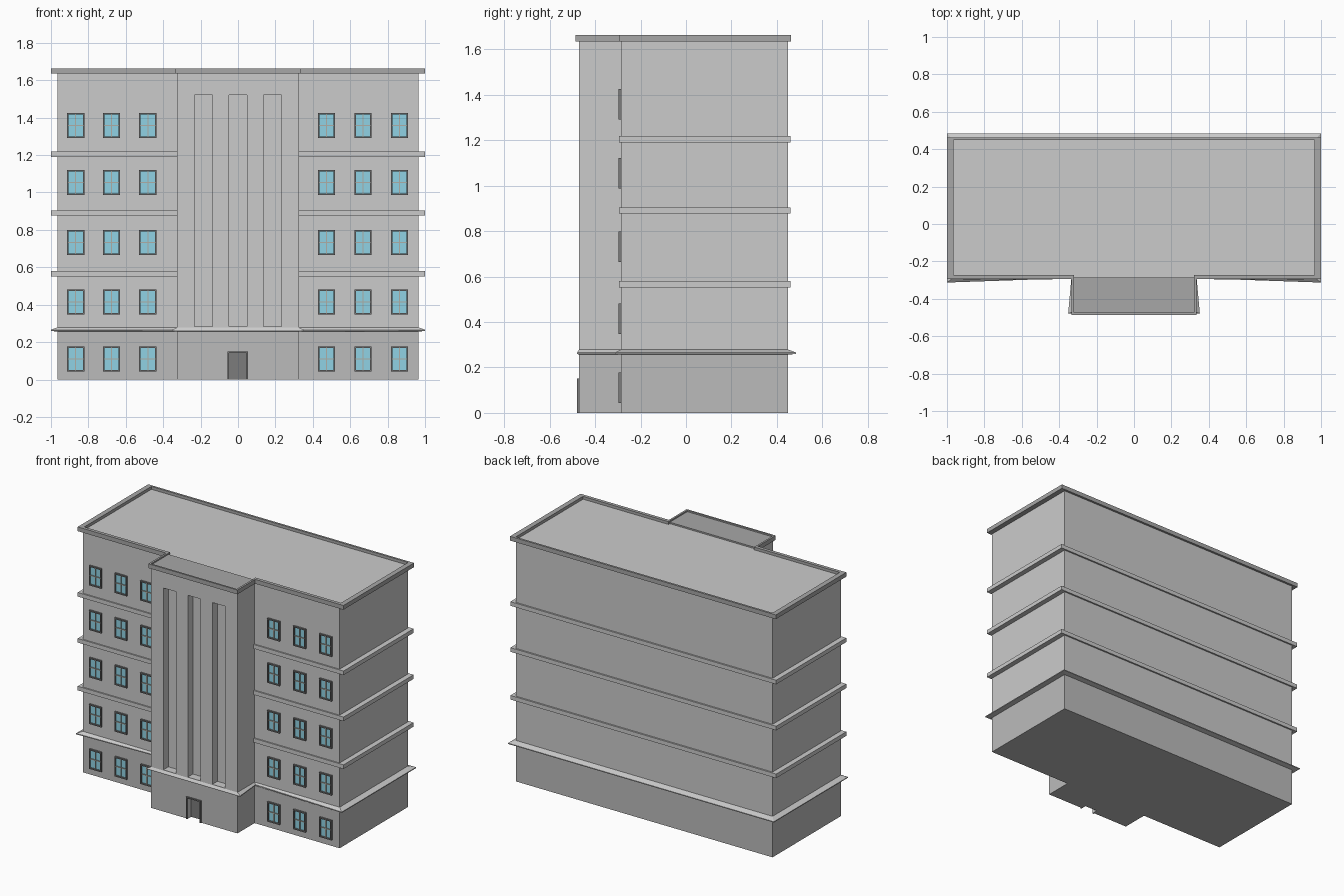
import bpy, bmesh

if "Cube" in bpy.data.objects:
    bpy.data.objects.remove(bpy.data.objects["Cube"])


def mat(name, r, g, b):
    m = bpy.data.materials.new(name)
    m.diffuse_color = (r, g, b, 1)
    m.use_nodes = True
    m.node_tree.nodes["Principled BSDF"].inputs["Base Color"].default_value = m.diffuse_color
    return m


WALL = mat("wall_grey", .65, .65, .65)
BASE = mat("base_grey", .5, .5, .5)
TRIM = mat("trim_grey", .39, .39, .39)
DARK = mat("frame_dark", .2, .2, .2)
BAR = mat("bar_grey", .42, .42, .38)
GLASS = mat("glass_blue", .28, .65, .78)


def finish(name, bm, *mats):
    bmesh.ops.recalc_face_normals(bm, faces=bm.faces)
    me = bpy.data.meshes.new(name)
    bm.to_mesh(me)
    bm.free()
    for m in mats:
        me.materials.append(m)
    ob = bpy.data.objects.new(name, me)
    bpy.context.collection.objects.link(ob)
    return ob


def loft(name, levels, caps, *mats):
    """Stack outlines of equal point count, joined by quads."""
    bm = bmesh.new()
    rings = [[bm.verts.new((x, y, z)) for x, y in pts] for pts, z in levels]
    n = len(rings[0])
    for a, b in zip(rings, rings[1:]):
        for i in range(n):
            j = (i + 1) % n
            bm.faces.new((a[i], a[j], b[j], b[i]))
    if caps:
        bm.faces.new(rings[0])
        bm.faces.new(rings[-1])
    return finish(name, bm, *mats)


def boxes(name, items, *mats):
    """Boxes given as (x0, x1, y0, y1, z0, z1) in one object."""
    bm = bmesh.new()
    for x0, x1, y0, y1, z0, z1 in items:
        vs = bmesh.ops.create_cube(bm, size=1)["verts"]
        for v in vs:
            v.co = (x1 if v.co.x > 0 else x0, y1 if v.co.y > 0 else y0,
                    z1 if v.co.z > 0 else z0)
    return finish(name, bm, *mats)


def plan(xw, yf, yb, xp, yp, xq=None):
    """T-shaped plan: wide block with a front projection."""
    xq = xq or xp
    half = [(xq, yp), (xp, yf), (xw, yf), (xw, yb)]
    return half + [(-x, y) for x, y in reversed(half)]


# walls, lower storey in darker grey
wall_plan = plan(.965, -.286, .448, .325, -.47)
walls = loft("walls", [(wall_plan, 0), (wall_plan, .26), (wall_plan, 1.645)],
             True, WALL, BASE)
for p in walls.data.polygons:
    if p.center.z < .2:
        p.material_index = 1

# tall recesses and doorway cut into the projection
cuts = [(x - .048, x + .048, -.6, -.415, .283, 1.52) for x in (-.185, -.001, .184)]
cuts.append((-.048, .046, -.6, -.43, -.1, .143))
cutter = boxes("recess_cutter", cuts, WALL)
cutter.hide_render = True
mod = walls.modifiers.new("recesses", 'BOOLEAN')
mod.object = cutter
mod.operation = 'DIFFERENCE'
mod.solver = 'EXACT'
bpy.context.view_layer.objects.active = walls
bpy.ops.object.modifier_apply(modifier=mod.name)
bpy.data.objects.remove(cutter)

# door leaf and surround
boxes("door", [(-.048, .046, -.435, -.429, 0, .143)], DARK)
boxes("door_frame", [(-.056, -.048, -.479, -.46, 0, .151),
                     (.046, .054, -.479, -.46, 0, .151),
                     (-.048, .046, -.479, -.46, .143, .151)], DARK)

# sloped ledge above the lower storey
lip = plan(1, -.29, .485, .335, -.479, .352)
lip = [(x, -.313 if abs(x) == 1 and y < 0 else y) for x, y in lip]
loft("base_ledge", [(wall_plan, .256), (lip, .26), (lip, .266), (wall_plan, .279)],
     False, WALL)

# floor bands around wings and back
band = [(.325, -.286), (.325, -.295), (1, -.295), (1, .459)]
inner = [(.965, .448), (.965, -.286)]
band_plan = (band + [(-x, y) for x, y in reversed(band)]
             + [(-x, y) for x, y in reversed(inner)] + inner)
for i, z in enumerate((.552, .877, 1.19)):
    loft(f"floor_band_{i + 1}", [(band_plan, z), (band_plan, z + .028)], True, WALL)

# parapet and dark roof of the projection
rim = plan(1, -.295, .463, .335, -.486)
rim_in = plan(.966, -.272, .449, .322, -.474)
loft("parapet", [(wall_plan, 1.635), (rim, 1.635), (rim, 1.664),
                 (rim_in, 1.664), (rim_in, 1.644)], False, TRIM)
boxes("projection_roof", [(-.322, .322, -.474, -.286, 1.644, 1.655)], TRIM)

# windows: dark frame, cross bars, blue glass
frames, bars, panes = [], [], []
W, H, T = .046, .067, .008
for x in (-.868, -.676, -.482, .473, .668, .864):
    for z in (.11, .415, .732, 1.054, 1.358):
        for s in (-1, 1):
            a, b = sorted((x + s * W, x + s * (W - T)))
            frames.append((a, b, -.298, -.285, z - H, z + H))
            a, b = sorted((z + s * H, z + s * (H - T)))
            frames.append((x - W + T, x + W - T, -.298, -.285, a, b))
        bars.append((x - .003, x + .003, -.295, -.285, z - H + T, z + H - T))
        bars.append((x - W + T, x + W - T, -.295, -.285, z - .003, z + .003))
        panes.append((x - W + T, x + W - T, -.289, -.285, z - H + T, z + H - T))
boxes("window_frames", frames, DARK)
boxes("window_bars", bars, BAR)
boxes("window_glass", panes, GLASS)
